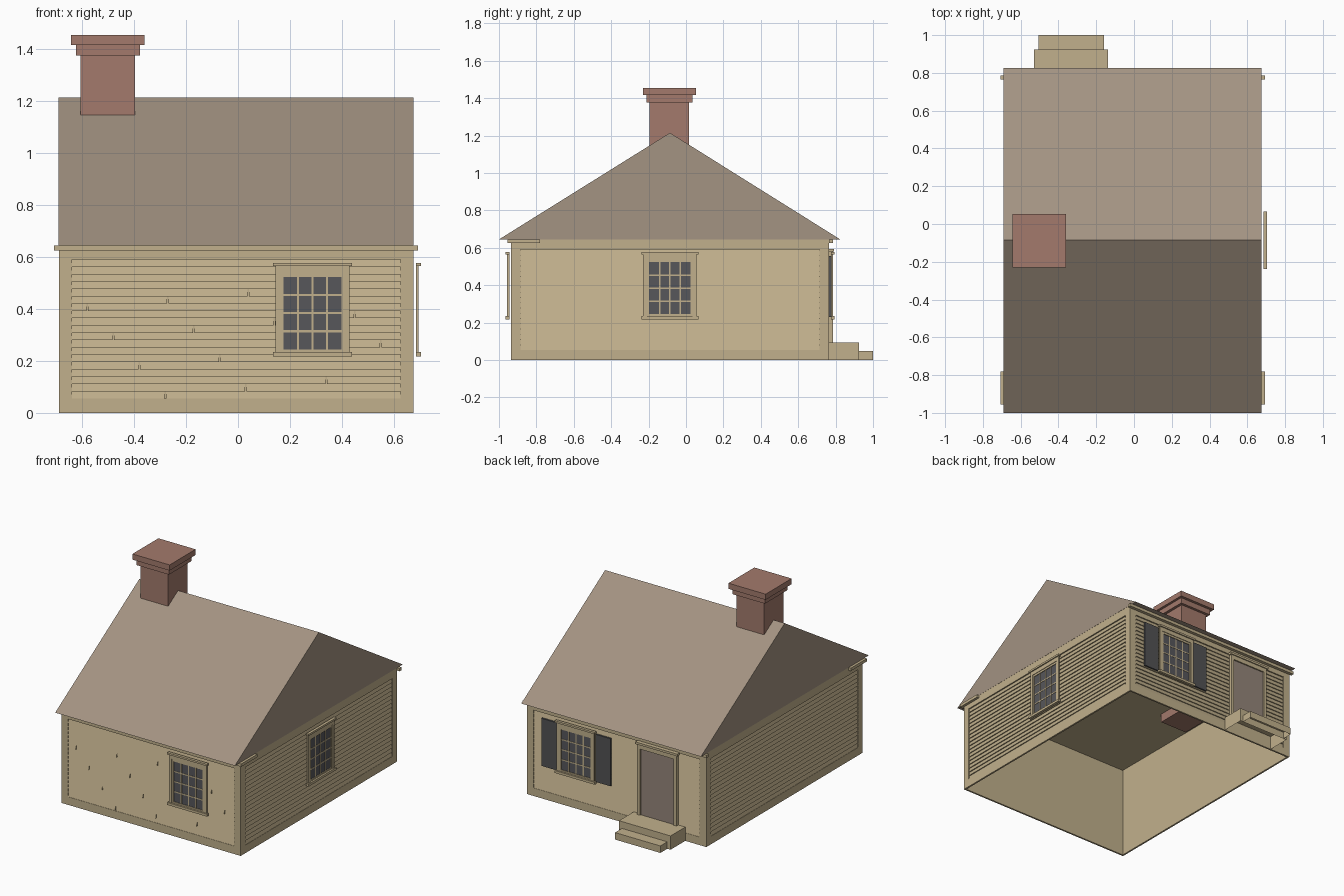
import bpy, bmesh
from mathutils import Vector

if "Cube" in bpy.data.objects:
    bpy.data.objects.remove(bpy.data.objects["Cube"], do_unlink=True)


def material(name, hex_code):
    rgb = [int(hex_code[i:i + 2], 16) / 255 for i in (0, 2, 4)]
    col = [c / 12.92 if c < 0.04045 else ((c + 0.055) / 1.055) ** 2.4 for c in rgb] + [1]
    m = bpy.data.materials.new(name)
    m.use_nodes = True
    m.diffuse_color = col
    m.node_tree.nodes["Principled BSDF"].inputs["Base Color"].default_value = col
    return m


TAN = material("tan paint", "C1B08C")
ROOF = material("brown shingle", "A39382")
BRICK = material("red brick", "A37A6C")
GLASS = material("dark glass", "57575B")
SHUTTER = material("charcoal shutter", "525254")
DOOR = material("taupe door", "95867A")

# Outer wall planes and heights
X0, X1, Y0, Y1 = -0.69, 0.675, -0.935, 0.765
EAVE, LOW, HIGH = 0.645, 0.055, 0.59


def world(u, d, z):
    return (u, d, z)


# Each wall maps (along, outward, up) to world space
WALLS = {
    "front": (lambda u, d, z: (u, Y0 - d, z), X0, X1),
    "back": (lambda u, d, z: (u, Y1 + d, z), X0, X1),
    "left": (lambda u, d, z: (X1 + d, u, z), Y0, Y1),
    "right": (lambda u, d, z: (X0 - d, u, z), Y0, Y1),
}


def add_prism(bm, profile, u0, u1, to=world):
    """Extrude a (d, z) profile along u."""
    ends = [[bm.verts.new(to(u, d, z)) for d, z in profile] for u in (u0, u1)]
    n = len(profile)
    for i in range(n):
        j = (i + 1) % n
        bm.faces.new((ends[0][i], ends[0][j], ends[1][j], ends[1][i]))
    bm.faces.new(ends[0])
    bm.faces.new(ends[1][::-1])


def add_box(bm, u0, u1, d0, d1, z0, z1, to=world):
    add_prism(bm, [(d0, z0), (d1, z0), (d1, z1), (d0, z1)], u0, u1, to)


def finish(name, bm, mat):
    bmesh.ops.recalc_face_normals(bm, faces=bm.faces)
    me = bpy.data.meshes.new(name)
    bm.to_mesh(me)
    bm.free()
    me.materials.append(mat)
    ob = bpy.data.objects.new(name, me)
    bpy.context.collection.objects.link(ob)
    return ob


def boxes(name, mat, items, to=world):
    bm = bmesh.new()
    for b in items:
        add_box(bm, *b, to)
    return finish(name, bm, mat)


def bottom_faces(bm):
    low = min(v.co.z for v in bm.verts)
    return [f for f in bm.faces if all(v.co.z < low + 1e-5 for v in f.verts)]


def open_box(name, mat, b):
    bm = bmesh.new()
    add_box(bm, *b)
    bmesh.ops.delete(bm, geom=bottom_faces(bm), context="FACES_ONLY")
    return finish(name, bm, mat)


# Hollow house body, open underneath, with a flat ceiling
IN = 0.012
open_box("house_body", TAN, (X0 + IN, X1 - IN, Y0 + IN, Y1 - IN, 0, 0.64))

# Trim frame and overlapping clapboards on each wall
ROWS = 19
STEP = (HIGH - LOW) / ROWS
for side, (to, a, b) in WALLS.items():
    edge = 0.05
    boxes(side + "_trim", TAN, [
        (a, b, -IN, 0, 0, LOW), (a, b, -IN, 0, HIGH, EAVE),
        (a, a + edge, -IN, 0, LOW, HIGH), (b - edge, b, -IN, 0, LOW, HIGH)], to)
    bm = bmesh.new()
    for i in range(ROWS):
        z = LOW + i * STEP
        prof = [(-IN, z), (-0.002, z), (-0.009, z + STEP), (-IN, z + STEP)]
        cuts = [a + edge, b - edge]
        if side == "front" and i < 15:
            joint = (-0.28 + 0.31 * i + 0.67) % 1.34 - 0.67
            if cuts[0] < joint < cuts[1]:
                cuts[1:1] = [joint - 0.003, joint + 0.003]
        for u0, u1 in zip(cuts[::2], cuts[1::2]):
            add_prism(bm, prof, u0, u1, to)
    finish(side + "_clapboards", bm, TAN)


# Multi-pane windows with casing, sill and cap
def window(name, side, c):
    to = WALLS[side][0]
    w, s, g = 0.143, 0.122, 0.111
    zb, zt, gb, gt = 0.235, 0.537, 0.245, 0.523
    d = 0.01
    boxes(name + "_glass", GLASS, [(c - g, c + g, d, d + 0.002, gb, gt)], to)
    boxes(name + "_casing", TAN, [
        (c - w, c - s, d, 0.021, zb, 0.565), (c + s, c + w, d, 0.021, zb, 0.565),
        (c - s, c + s, d, 0.021, zt, 0.565),
        (c - 0.152, c + 0.152, d, 0.029, 0.565, 0.578),
        (c - 0.152, c + 0.152, d, 0.029, 0.218, zb)], to)
    parts = [(c - s, c - g, d, 0.017, zb, zt), (c + g, c + s, d, 0.017, zb, zt),
             (c - g, c + g, d, 0.017, zb, gb), (c - g, c + g, d, 0.017, gt, zt)]
    for i in (1, 2, 3):
        u = c - g + i * g / 2
        z = gb + i * (gt - gb) / 4
        t = 0.004
        parts.append((u - t, u + t, d, 0.014, gb, gt))
        parts.append((c - g, c + g, d, 0.014, z - t, z + t))
    boxes(name + "_sash", TAN, parts, to)


window("front_window", "front", 0.287)
window("left_window", "left", -0.086)
window("back_window", "back", 0.292)

# Shutters beside the back window
back = WALLS["back"][0]
for name, u in (("shutter_inner", 0.03), ("shutter_outer", 0.442)):
    boxes(name, SHUTTER, [(u, u + 0.115, 0.0, 0.012, 0.23, 0.557)], back)

# Back door with casing and cap
DC = -0.328
boxes("door_panel", DOOR, [(DC - 0.128, DC + 0.128, 0, 0.011, 0.095, 0.555)], back)
boxes("door_casing", TAN, [
    (DC - 0.15, DC - 0.128, 0, 0.02, 0.095, 0.58),
    (DC + 0.128, DC + 0.15, 0, 0.02, 0.095, 0.58),
    (DC - 0.128, DC + 0.128, 0, 0.02, 0.55, 0.58),
    (DC - 0.16, DC + 0.16, 0, 0.027, 0.58, 0.595)], back)

# Door steps, open underneath
open_box("upper_step", TAN, (-0.53, -0.138, Y1, 0.925, 0, 0.095))
open_box("lower_step", TAN, (-0.505, -0.16, 0.925, 1.0, 0, 0.048))

# Eave boards with short returns round the corners
L, R = -0.708, 0.693
boxes("front_eave_board", TAN, [
    (L, R, -0.955, Y0, 0.625, EAVE),
    (L, X0, Y0, -0.78, 0.625, EAVE), (X1, R, Y0, -0.78, 0.625, EAVE)])
boxes("back_eave_board", TAN, [(L, R, Y1, 0.787, 0.625, EAVE)])

# Gabled roof
bm = bmesh.new()
add_prism(bm, [(-1.0, EAVE), (0.825, EAVE), (-0.086, 1.215)], X0 - 0.001, X1 + 0.001)
finish("roof", bm, ROOF)

# Chimney shaft with an open flue, and two cap tiers
bm = bmesh.new()
add_box(bm, -0.606, -0.396, -0.194, 0.016, 0.58, 1.377)
flue = bottom_faces(bm)
bmesh.ops.inset_region(bm, faces=flue, thickness=0.052)
bm.faces.ensure_lookup_table()
bmesh.ops.delete(bm, geom=[f for f in bottom_faces(bm) if f.calc_area() < 0.0113
                           and (f.calc_center_median().xy - Vector((-0.501, -0.089))).length < 0.01],
                 context="FACES_ONLY")
finish("chimney_shaft", bm, BRICK)
boxes("chimney_cap", BRICK, [
    (-0.624, -0.377, -0.212, 0.034, 1.377, 1.416),
    (-0.643, -0.36, -0.229, 0.053, 1.416, 1.455)])
